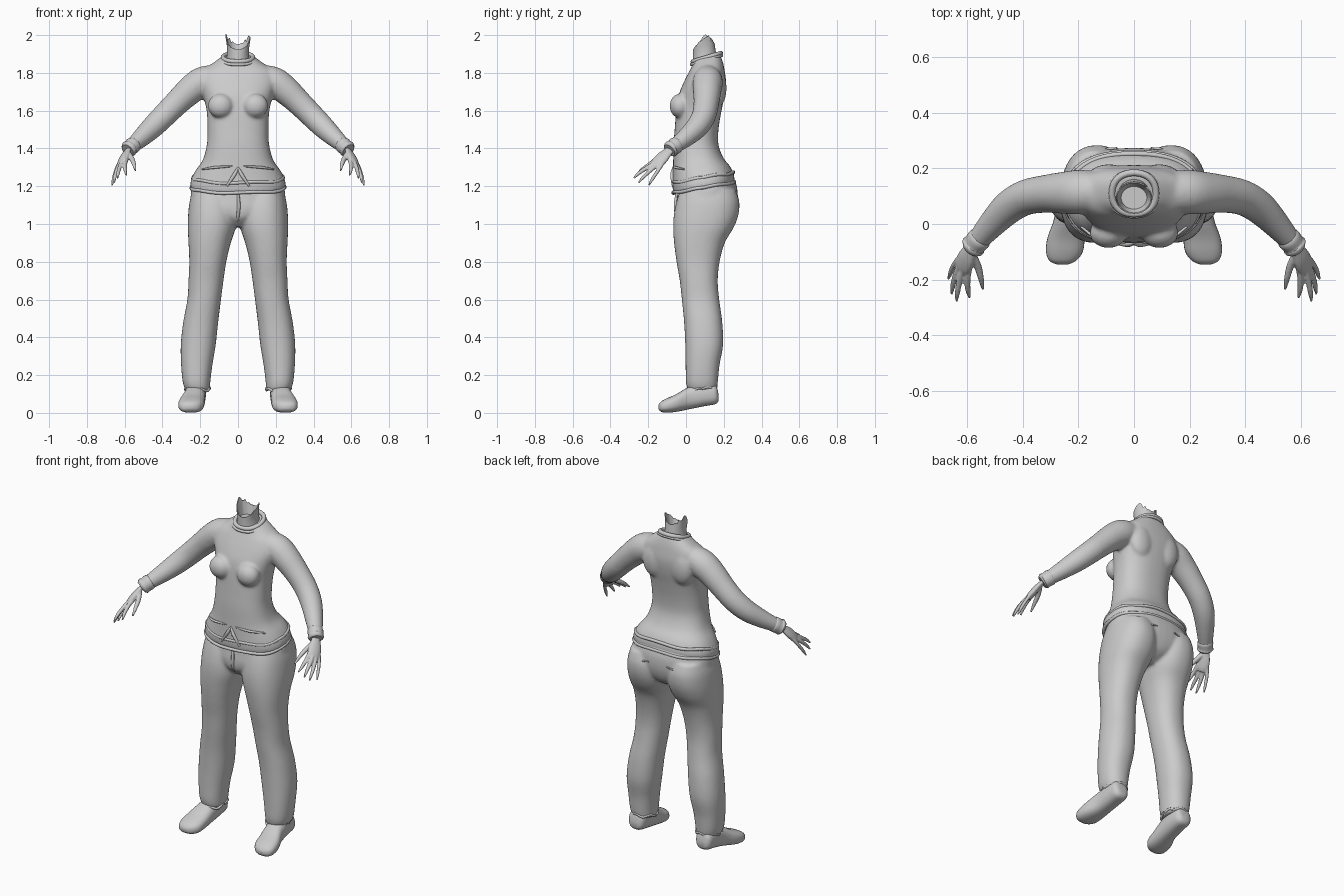
import bpy, bmesh, math
from mathutils import Vector

grey = bpy.data.materials.new("plain grey")
grey.diffuse_color = (0.6, 0.6, 0.6, 1)


def spline(rows, n=4):
    """Catmull-Rom interpolation between rows of numbers."""
    out = []
    for i in range(len(rows) - 1):
        a, b, c, d = (rows[max(0, min(len(rows) - 1, i + k))] for k in (-1, 0, 1, 2))
        for s in range(n):
            t = s / n
            out.append([0.5 * (2 * q + (r - p) * t + (2 * p - 5 * q + 4 * r - w) * t * t
                               + (3 * q - p - 3 * r + w) * t ** 3)
                        for p, q, r, w in zip(a, b, c, d)])
    return out + [list(rows[-1])]


def unit_ring(n, e=2.0):
    ring = []
    for i in range(n):
        c, s = math.cos(2 * math.pi * i / n), math.sin(2 * math.pi * i / n)
        ring.append((math.copysign(abs(c) ** (2 / e), c), math.copysign(abs(s) ** (2 / e), s)))
    return ring


def skin(bm, rings, caps=True, loop=False):
    vs = [[bm.verts.new(p) for p in r] for r in rings]
    n = len(vs[0])
    pairs = list(zip(vs, vs[1:])) + ([(vs[-1], vs[0])] if loop else [])
    for a, b in pairs:
        for i in range(n):
            bm.faces.new((a[i], a[(i + 1) % n], b[(i + 1) % n], b[i]))
    if caps and not loop:
        bm.faces.new(vs[0][::-1])
        bm.faces.new(vs[-1])


def stack(bm, rows, e=2.2, n=40, sx=1):
    """Body loft; rows are z, x min, x max, y front, y back, tilt."""
    rings = []
    for z, x0, x1, y0, y1, tilt in spline(rows):
        rings.append([(sx * ((x0 + x1) / 2 + (x1 - x0) / 2 * u), (y0 + y1) / 2 + (y1 - y0) / 2 * v,
                       z + tilt * (y1 - y0) / 2 * v) for u, v in unit_ring(n, e)])
    skin(bm, rings)


def tube(bm, rows, n=16, sx=1, loop=False, flat=1.0, up=(0, 1, 0)):
    """Round limb; rows are x, y, z, radius."""
    pts = list(rows) if loop else spline(rows)
    P = [Vector((sx * p[0], p[1], p[2])) for p in pts]
    rings = []
    for i, p in enumerate(P):
        if loop:
            t = P[(i + 1) % len(P)] - P[i - 1]
        else:
            t = P[min(i + 1, len(P) - 1)] - P[max(i - 1, 0)]
        t.normalize()
        a = Vector((sx * up[0], up[1], up[2]))
        a = (a - t * a.dot(t)).normalized()
        b = t.cross(a)
        rings.append([p + (a * u + b * v * flat) * pts[i][3] for u, v in unit_ring(n)])
    skin(bm, rings, loop=loop)


def ball(bm, loc, size):
    r = bmesh.ops.create_uvsphere(bm, u_segments=20, v_segments=12, radius=1)
    for v in r["verts"]:
        v.co = Vector(loc) + Vector(a * b for a, b in zip(v.co, size))


def finish(bm, name, voxel=0, smooth=0):
    bmesh.ops.recalc_face_normals(bm, faces=bm.faces)
    me = bpy.data.meshes.new(name)
    bm.to_mesh(me)
    bm.free()
    me.materials.append(grey)
    for p in me.polygons:
        p.use_smooth = True
    ob = bpy.data.objects.new(name, me)
    bpy.context.collection.objects.link(ob)
    if voxel:  # fuse overlapping volumes into one cloth surface
        m = ob.modifiers.new("fuse", "REMESH")
        m.mode, m.voxel_size, m.use_smooth_shade = "VOXEL", voxel, True
        m = ob.modifiers.new("soften", "SMOOTH")
        m.factor, m.iterations = 0.5, smooth
    else:
        bpy.context.view_layer.objects.active = ob
        ob.select_set(True)
        bpy.ops.object.shade_smooth_by_angle(angle=math.radians(50))
        ob.select_set(False)
    return ob


def oval(cx, cy, cz, rx, ry, tilt, r, e=2.2, wave=0):
    return [(cx + rx * u, cy + ry * v, cz + tilt * ry * v + wave * math.sin(i * 0.7), r)
            for i, (u, v) in enumerate(unit_ring(48, e))]


# sweater: torso, bust and both sleeves
bm = bmesh.new()
torso = [(1.19, .252, -.067, .255, .17), (1.23, .25, -.072, .255, .17), (1.28, .226, -.07, .235, .15),
         (1.34, .186, -.068, .198, .08), (1.42, .165, -.066, .172, 0), (1.5, .161, -.06, .172, 0),
         (1.6, .166, -.052, .188, 0), (1.68, .185, -.04, .205, 0), (1.75, .205, -.012, .212, 0),
         (1.81, .19, .018, .205, 0), (1.85, .135, .034, .195, .1), (1.885, .085, .04, .18, .2)]
stack(bm, [(z, -x, x, y0, y1, t) for z, x, y0, y1, t in torso], 2.4)
arm = [(.12, .115, 1.775, .07), (.19, .115, 1.752, .08), (.25, .112, 1.71, .076), (.32, .108, 1.645, .068),
       (.39, .095, 1.575, .064), (.45, .06, 1.515, .06), (.51, .0, 1.458, .05), (.575, -.075, 1.4, .036)]
for s in (1, -1):
    ball(bm, (s * .092, -.032, 1.625), (.068, .055, .065))
    tube(bm, arm, 24, s)
    ball(bm, (s * .09, .17, 1.72), (.075, .045, .1))
finish(bm, "sweater", .009, 6)

# gathered hem folds
bm = bmesh.new()
tube(bm, oval(0, .094, 1.193, .248, .163, .17, .009, 2.4, .003), 10, loop=True)
tube(bm, oval(0, .092, 1.245, .239, .16, .17, .009, 2.4, .004), 10, loop=True)
for s in (1, -1):
    tube(bm, [(s * .0, -.068, 1.30, .004), (s * .02, -.073, 1.26, .01), (s * .06, -.07, 1.2, .005)], 10, up=(1, 0, 0))
    tube(bm, [(s * .03, -.066, 1.305, .004), (s * .12, -.058, 1.30, .007), (s * .19, -.01, 1.29, .004)], 10, up=(0, 0, 1))
finish(bm, "sweater_hem")

# rolled collar
bm = bmesh.new()
tube(bm, oval(0, .11, 1.882, .079, .074, .3, .012), 12, loop=True)
tube(bm, oval(0, .108, 1.868, .09, .08, .3, .008), 12, loop=True)
finish(bm, "collar")

# open neck with ragged slanted rim
bm = bmesh.new()
rings = []
for k in range(7):
    t = k / 6
    ring = []
    for u, v in unit_ring(40):
        x, y = u * (.066 - .008 * math.sin(t * 3.14)), .102 + v * (.066 - .008 * t)
        back = max(0, min(1, (y - .04) / .07))
        top = 1.92 + .078 * back - (.045 * max(0, v) ** 2 + .01 * math.sin(u * 20)) * back
        ring.append((x, y - .008 * t, 1.84 + (top - 1.84) * t))
    rings.append(ring)
rings += [[(x * .93, (y - .095) * .93 + .095, z) for x, y, z in rings[-1]],
          [(x * .7, (y - .095) * .7 + .095, 1.9) for x, y, z in rings[-1]]]
skin(bm, rings)
finish(bm, "neck")

# trousers: pelvis and two legs
bm = bmesh.new()
hips = [(.985, .05, .0, .16, 0), (1.03, .12, -.045, .235, 0), (1.09, .235, -.054, .268, .05),
        (1.16, .25, -.048, .272, .15), (1.23, .235, -.04, .25, .17)]
stack(bm, [(z, -x, x, y0, y1, t) for z, x, y0, y1, t in hips], 2.3)
leg = [(.118, .15, .277, .012, .16), (.16, .147, .292, .0, .168), (.25, .136, .301, -.002, .177),
       (.36, .118, .303, -.004, .196), (.48, .105, .29, -.01, .192), (.6, .09, .268, -.022, .176),
       (.7, .077, .262, -.033, .168), (.8, .062, .258, -.05, .178), (.9, .038, .262, -.063, .205),
       (.98, .012, .266, -.068, .252), (1.05, .004, .264, -.064, .278), (1.12, .01, .256, -.05, .282),
       (1.18, .03, .24, -.03, .262)]
for s in (1, -1):
    stack(bm, [(*r, 0) for r in leg], 2.25, sx=s)
finish(bm, "trousers", .009, 5)

# trouser trim: fly, back pocket seams and ankle hems
bm = bmesh.new()
tube(bm, [(0, -.048, 1.17, .006), (.004, -.056, 1.1, .009), (0, -.046, 1.04, .008), (0, -.01, 1.0, .004)], 10, up=(1, 0, 0))
for s in (1, -1):
    tube(bm, [(s * .06, .273, 1.15, .003), (s * .12, .263, 1.143, .006), (s * .19, .222, 1.15, .003)], 8, up=(0, 0, 1))
    tube(bm, oval(s * .2145, .086, .128, .064, .075, .12, .007, 2.2, .006), 8, loop=True)
finish(bm, "trouser_trim")

# shoes, cuffs and hands on each side
shoe = [(.172, .225, .025, .062, .1), (.155, .225, .048, .046, .15), (.1, .225, .055, .036, .16),
        (.02, .23, .057, .02, .14), (-.05, .244, .067, .006, .1), (-.1, .25, .066, .001, .078),
        (-.132, .256, .048, .006, .06), (-.146, .257, .018, .02, .042)]
fingers = {
    "index": [(.592, -.155, 1.34, .012), (.598, -.195, 1.315, .0115), (.597, -.235, 1.285, .01), (.59, -.265, 1.258, .005)],
    "middle": [(.61, -.15, 1.335, .012), (.625, -.195, 1.305, .0115), (.634, -.245, 1.272, .01), (.638, -.278, 1.242, .005)],
    "ring": [(.622, -.14, 1.325, .012), (.64, -.18, 1.29, .011), (.651, -.222, 1.252, .0095), (.655, -.252, 1.218, .005)],
    "little": [(.63, -.125, 1.32, .011), (.648, -.15, 1.28, .01), (.66, -.178, 1.238, .009), (.667, -.198, 1.203, .0045)],
    "thumb": [(.582, -.11, 1.375, .015), (.562, -.15, 1.345, .014), (.55, -.195, 1.315, .011), (.543, -.235, 1.282, .005)]}
for side, s in (("left", 1), ("right", -1)):
    bm = bmesh.new()
    skin(bm, [[(s * (cx + r * u), y, (z0 + z1) / 2 + (z1 - z0) / 2 * v) for u, v in unit_ring(28, 2.5)]
              for y, cx, r, z0, z1 in spline(shoe)])
    finish(bm, side + "_shoe")
    bm = bmesh.new()
    tube(bm, [(.548, -.045, 1.424, .038), (.556, -.054, 1.417, .044), (.572, -.072, 1.402, .042),
              (.578, -.08, 1.397, .045), (.585, -.088, 1.39, .036)], 20, s)
    finish(bm, side + "_cuff")
    bm = bmesh.new()
    tube(bm, [(.57, -.07, 1.405, .026), (.588, -.095, 1.383, .028), (.602, -.122, 1.355, .037),
              (.614, -.15, 1.325, .038), (.62, -.166, 1.308, .028)], 20, s, flat=.5, up=(.5, .6, -.35))
    for rows in fingers.values():
        tube(bm, rows, 10, s)
    finish(bm, side + "_hand", .0045, 3)
